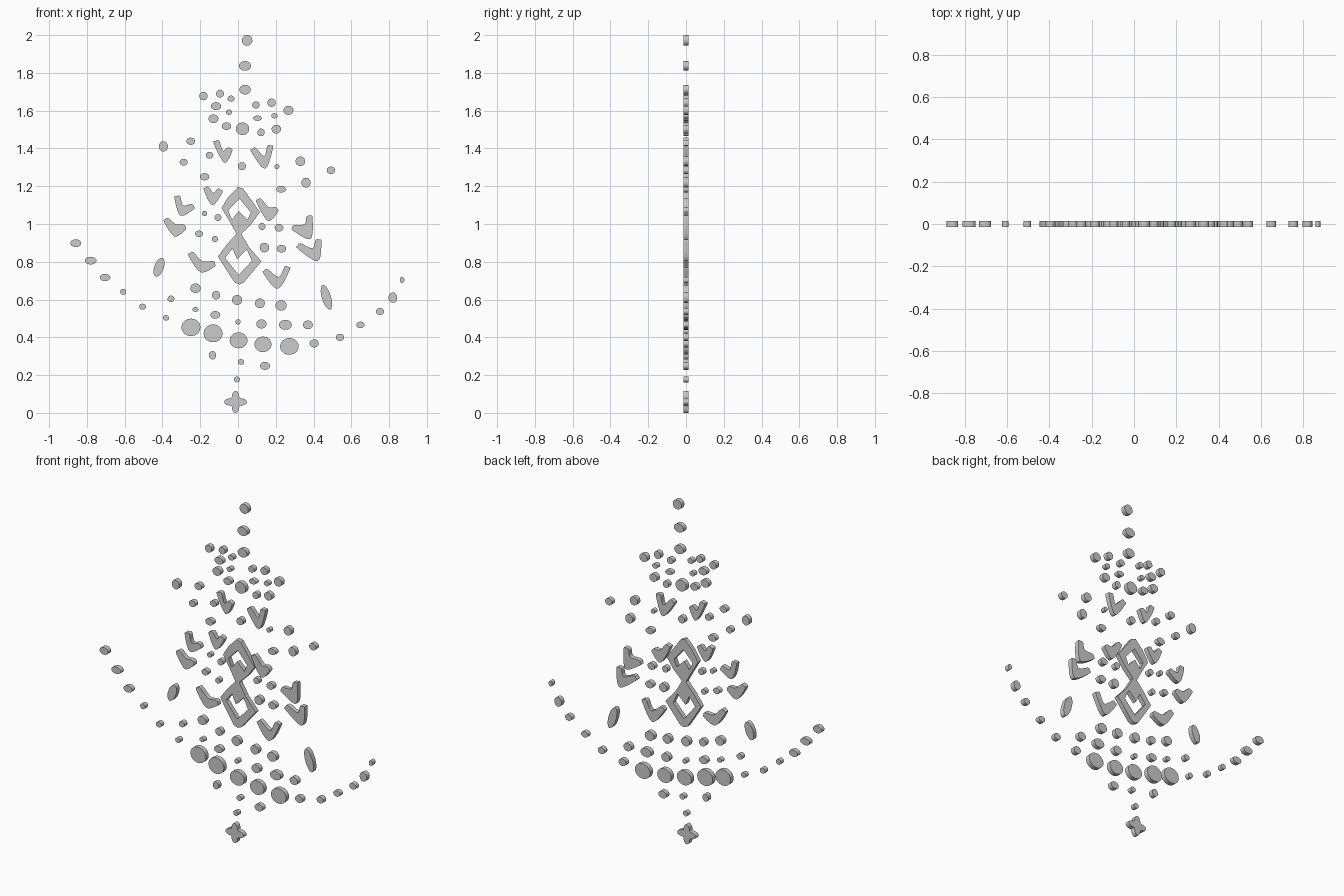
import bpy
from math import sin, cos, radians, pi, tau
from mathutils import Vector

HALF = 0.0135  # half thickness of every plate


def plate(name, outlines):
    """Flat plates in the XZ plane from closed 2D outlines (inner loops become holes)."""
    cu = bpy.data.curves.new(name, 'CURVE')
    cu.dimensions, cu.fill_mode, cu.extrude = '2D', 'BOTH', HALF
    for pts in outlines:
        sp = cu.splines.new('POLY')
        sp.points.add(len(pts) - 1)
        for p, (x, z) in zip(sp.points, pts):
            p.co = (x, z, 0, 1)
        sp.use_cyclic_u = True
    ob = bpy.data.objects.new(name, cu)
    bpy.context.collection.objects.link(ob)
    ob.rotation_euler.x = pi / 2
    bpy.ops.object.select_all(action='DESELECT')
    ob.select_set(True)
    bpy.context.view_layer.objects.active = ob
    bpy.ops.object.convert(target='MESH')
    bpy.ops.object.transform_apply(rotation=True)
    bpy.ops.object.shade_smooth_by_angle(angle=radians(35))


def oval(x, z, rx, rz=None, tilt=0, n=28):
    rz = rz or rx
    c, s = cos(radians(tilt)), sin(radians(tilt))
    e = [(rx * cos(tau * i / n), rz * sin(tau * i / n)) for i in range(n)]
    return [(x + u * c - v * s, z + u * s + v * c) for u, v in e]


def smooth_loop(pts, steps=6):
    """Closed Catmull-Rom curve."""
    out, n = [], len(pts)
    for i in range(n):
        a, b, c, d = (pts[(i + k) % n] for k in (-1, 0, 1, 2))
        for j in range(steps):
            t = j / steps
            out.append(tuple(0.5 * (2 * b + (c - a) * t + (2 * a - 5 * b + 4 * c - d) * t * t
                                    + (3 * b - a - 3 * c + d) * t ** 3)))
    return out


def heart(lx, lz, tx, tz, rx, rz, nx, nz):
    """Heart from left lobe end, bottom tip, right lobe end and notch."""
    L, T, R, N = Vector((lx, lz)), Vector((tx, tz)), Vector((rx, rz)), Vector((nx, nz))

    def lobe(E):
        axis = E - (T + N) / 2
        side = Vector((-axis.y, axis.x)).normalized() * 0.016
        if side.dot(N - T) < 0:
            side = -side
        back = axis.normalized() * 0.008
        return [E - side - back, E, E + side - back]
    l, r = lobe(L), lobe(R)
    ends = [T] + l + [N] + r[::-1]
    return smooth_loop(ends)


# gems hanging in a column and scattered in the crown
plate("crown_gems", [oval(*d) for d in [
    (.048, 1.972, .028), (.037, 1.837, .032, .025), (.037, 1.711, .03, .025),
    (-.183, 1.677, .022), (-.095, 1.69, .021), (-.037, 1.664, .018, .016),
    (-.116, 1.624, .027, .021), (-.048, 1.592, .016, .014), (-.13, 1.557, .026, .023),
    (-.061, 1.518, .025, .02), (.024, 1.504, .035, .033), (.095, 1.63, .02, .018),
    (.177, 1.642, .022), (.267, 1.602, .026, .024), (.103, 1.56, .023, .014),
    (.193, 1.573, .017, .014), (.122, 1.485, .019, .02), (.203, 1.502, .025, .023)]])

# gems between the hearts
plate("middle_gems", [oval(*d) for d in [
    (-.395, 1.411, .024, .027), (-.25, 1.438, .023, .019), (-.288, 1.327, .021, .018),
    (-.151, 1.364, .02, .018), (-.177, 1.25, .025, .019), (.021, 1.306, .021),
    (.206, 1.304, .013), (.33, 1.332, .025), (.492, 1.284, .022, .02),
    (.36, 1.219, .024, .026), (.228, 1.184, .025, .018), (-.177, 1.056, .014),
    (-.106, 1.034, .018), (-.206, .948, .021, .017), (-.122, .921, .016),
    (.127, .987, .018, .019), (.217, .98, .023, .02), (.14, .875, .025), (.23, .869, .025, .02)]])

# side chains
plate("left_chain", [oval(*d) for d in [
    (-.859, .898, .028, .021), (-.78, .806, .031, .02), (-.704, .717, .028, .019),
    (-.608, .641, .016), (-.505, .562, .018, .016), (-.381, .503, .016, .015)]])
plate("right_chain", [oval(*d) for d in [
    (.403, .368, .024, .021), (.54, .4, .022, .019), (.648, .466, .022, .017),
    (.752, .537, .022, .018), (.82, .61, .023, .027), (.869, .704, .012, .016)]])

# lower rows, large row and drops
plate("lower_gems", [oval(*d) for d in [
    (-.225, .66, .027, .025), (-.116, .623, .022), (-.005, .598, .027, .026),
    (.116, .58, .026), (.228, .569, .03, .027), (-.355, .604, .018, .017),
    (-.225, .548, .016, .013), (-.12, .519, .026, .02), (0, .482, .014),
    (.124, .471, .027, .024), (.251, .466, .034, .026), (.37, .466, .026, .023)]])
plate("large_gems", [oval(*d) for d in [
    (-.249, .453, .05, .046), (-.132, .421, .05, .047), (.003, .384, .047, .042),
    (.132, .363, .045, .041), (.272, .352, .049, .044)]])
plate("bottom_drops", [oval(*d) for d in [
    (-.135, .305, .019, .022), (.016, .27, .017, .015), (.143, .249, .026, .021),
    (-.005, .177, .016, .015)]])

# slanted side ovals
plate("side_ovals", [oval(-.418, .771, .025, .052, -20), oval(.468, .612, .024, .067, 17)])

# hearts
plate("hearts", [heart(*h) for h in [
    (-.117, 1.44, -.072, 1.325, -.038, 1.4, -.08, 1.387),
    (.077, 1.398, .143, 1.293, .173, 1.415, .139, 1.36),
    (-.323, 1.148, -.305, 1.045, -.234, 1.094, -.291, 1.098),
    (-.384, 1.026, -.336, .934, -.277, .985, -.33, .999),
    (-.171, 1.194, -.136, 1.1, -.09, 1.182, -.13, 1.165),
    (.106, 1.13, .158, 1.017, .209, 1.08, .162, 1.089),
    (.288, .982, .384, .921, .38, 1.044, .352, .999),
    (.317, .887, .422, .803, .428, .918, .394, .872),
    (-.254, .846, -.198, .745, -.122, .79, -.187, .803),
    (.14, .754, .21, .657, .265, .773, .216, .72)]])

# central linked diamonds with chevron openings
outer = [(0, 1.196), (.026, 1.188), (.075, 1.12), (.116, 1.063), (.07, 1.0), (.017, .948),
         (.06, .875), (.124, .803), (.08, .75), (.03, .69), (.008, .68), (-.018, .69),
         (-.06, .755), (-.106, .828), (-.06, .89), (-.008, .948), (-.045, 1.015),
         (-.087, 1.085), (-.05, 1.145)]
upper_hole = [(.008, 1.134), (.068, 1.062), (.05, 1.022), (.004, 1.068), (-.032, 1.024), (-.052, 1.072)]
lower_hole = [(.004, .73), (.074, .805), (.046, .866), (-.005, .815), (-.03, .87), (-.068, .82)]
plate("linked_diamonds", [outer, upper_hole, lower_hole])

# four-petal flower at the bottom
petals = []
for i in range(64):
    a = tau * i / 64
    r = .044 + .014 * cos(4 * a)
    petals.append((-.013 + r * cos(a + .0) * 1.03, .058 + r * sin(a)))
plate("bottom_flower", [petals])
